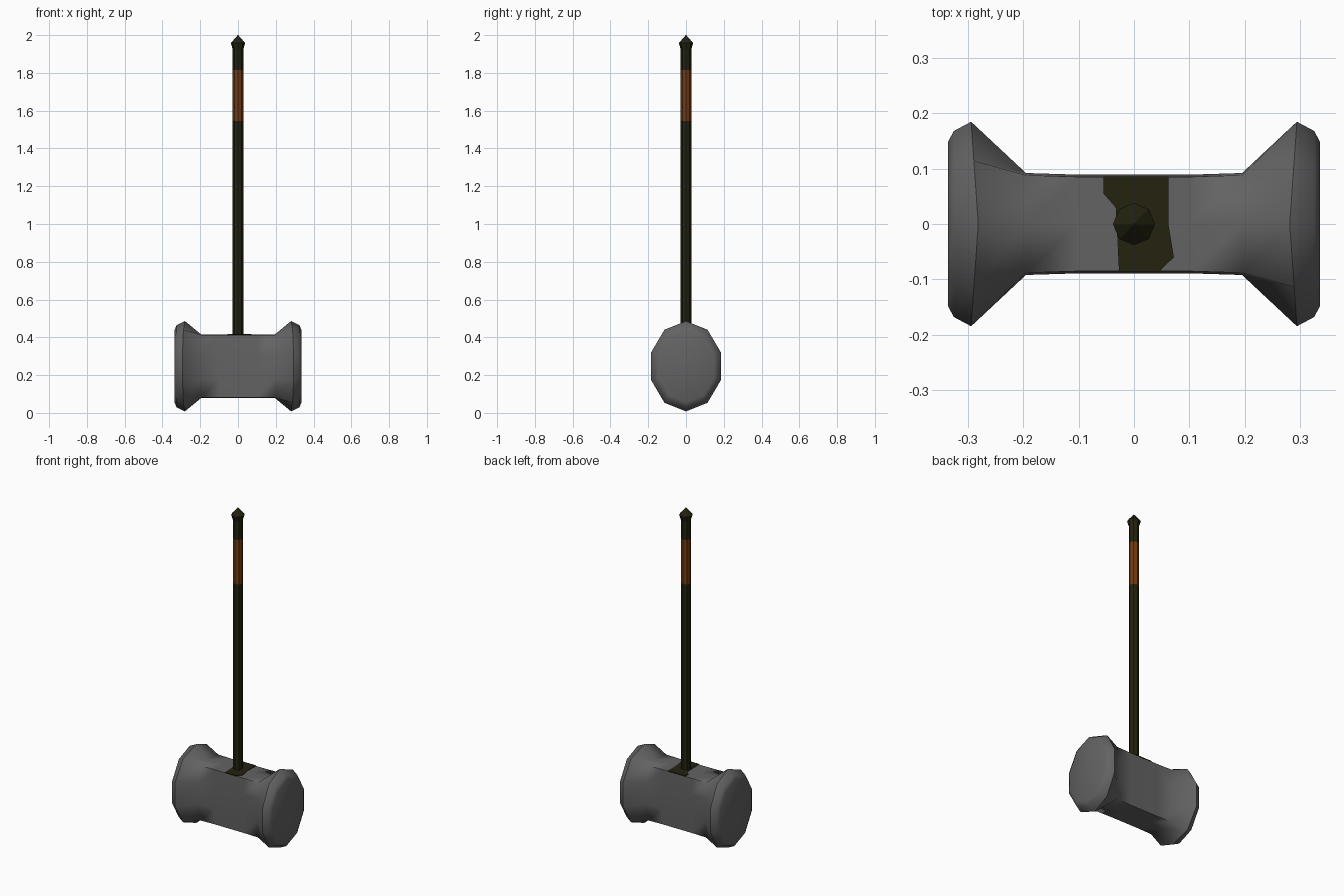
import bpy, bmesh, math

if "Cube" in bpy.data.objects:
    bpy.data.objects.remove(bpy.data.objects["Cube"])


def material(name, rgb):
    m = bpy.data.materials.new(name)
    m.diffuse_color = (*rgb, 1)
    m.use_nodes = True
    m.node_tree.nodes["Principled BSDF"].inputs["Base Color"].default_value = m.diffuse_color
    return m


STEEL = material("grey_steel", (0.125, 0.125, 0.125))
WOOD = material("dark_wood", (0.017, 0.016, 0.005))
LEATHER = material("brown_leather", (0.17, 0.043, 0.006))


def loft(name, rings, mat, angle=None):
    """Skin a list of equal-length point rings and cap both ends."""
    bm = bmesh.new()
    loops = [[bm.verts.new(p) for p in ring] for ring in rings]
    n = len(loops[0])
    for a, b in zip(loops, loops[1:]):
        for i in range(n):
            j = (i + 1) % n
            bm.faces.new((a[i], a[j], b[j], b[i]))
    bm.faces.new(loops[0][::-1])
    bm.faces.new(loops[-1])
    bmesh.ops.recalc_face_normals(bm, faces=bm.faces)
    me = bpy.data.meshes.new(name)
    bm.to_mesh(me)
    bm.free()
    ob = bpy.data.objects.new(name, me)
    bpy.context.collection.objects.link(ob)
    me.materials.append(mat)
    if angle:
        bpy.ops.object.select_all(action='DESELECT')
        ob.select_set(True)
        bpy.context.view_layer.objects.active = ob
        bpy.ops.object.shade_smooth_by_angle(angle=math.radians(angle))
    return ob


MID = 0.247  # height of the head's axis


def flare_ring(x, scale):
    """Ten-sided oval, bowed slightly outward at its sides."""
    ring = []
    for i in range(10):
        a = math.radians(90 - 36 * i)
        y, z = 0.194 * math.cos(a), 0.239 * math.sin(a)
        bow = 0.013 * abs(y) / 0.185 if scale == 1 else 0
        ring.append((x + math.copysign(bow, x), y * scale, MID + z * scale))
    return ring


def body_ring(x, w):
    """Flat-topped section with gently rounded sides."""
    half = [(0, 0.168), (w - 0.004, 0.166), (w, 0.065),
            (w, -0.065), (w - 0.004, -0.166), (0, -0.168)]
    pts = half + [(-y, z) for y, z in half[4:0:-1]]
    return [(x, y, MID + z) for y, z in pts]


# Hammer head: flared faces joined by a narrow body
ends = [(0.336, 0.80), (0.325, 0.91), (0.281, 1.0)]
body = [(0.195, 0.092), (0.10, 0.089)]
rings = [flare_ring(-x, s) for x, s in ends]
rings += [body_ring(-x, w) for x, w in body]
rings += [body_ring(x, w) for x, w in reversed(body)]
rings += [flare_ring(x, s) for x, s in reversed(ends)]
loft("hammer_head", rings, STEEL, 50)

# Thin wooden patch around the handle socket
outline = [(-0.055, 0.086), (0.062, 0.086), (0.062, 0.0), (0.072, -0.06),
           (0.045, -0.086), (-0.027, -0.086), (-0.033, 0.03), (-0.055, 0.055)]
loft("socket_patch", [[(x, y, z - 0.02 * abs(y)) for x, y in outline]
                      for z in (0.412, 0.418)], WOOD)


def post(name, profile, mat):
    """Eight-sided upright part from (radius, height) pairs."""
    rings = [[(r * math.cos(math.tau * i / 8), r * math.sin(math.tau * i / 8), z)
              for i in range(8)] for r, z in profile]
    return loft(name, rings, mat, 30)


# Handle, grip and pointed pommel
post("handle_shaft", [(0.028, 0.30), (0.028, 1.545)], WOOD)
post("handle_grip", [(0.028, 1.545), (0.028, 1.815)], LEATHER)
post("handle_top", [(0.028, 1.815), (0.028, 1.925)], WOOD)
post("pommel", [(0.028, 1.925), (0.038, 1.958), (0.001, 2.0)], WOOD)
